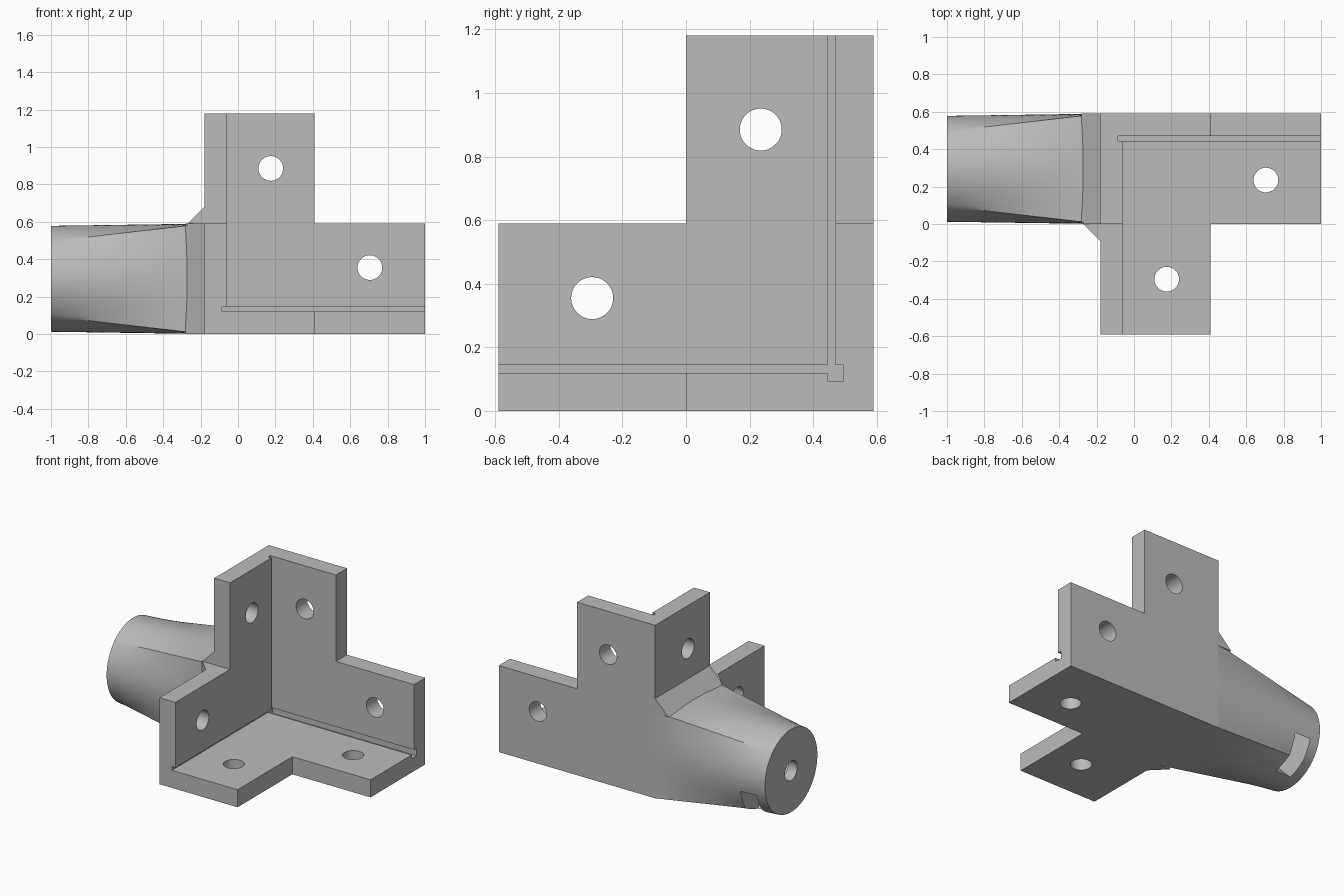
import bpy, bmesh, math
from mathutils import Matrix, Vector

if "Cube" in bpy.data.objects:
    bpy.data.objects.remove(bpy.data.objects["Cube"])

grey = bpy.data.materials.new("plain_grey")
grey.use_nodes = True
COLOUR = (0.5, 0.5, 0.5, 1)
grey.diffuse_color = COLOUR
grey.node_tree.nodes["Principled BSDF"].inputs["Base Color"].default_value = COLOUR

# Main dimensions
WALL, EDGE, STEP = -0.18, 0.59, 0.41     # outer wall x, half size, end of tall arm
HIGH, MID = 1.18, 0.295                  # full height, neck axis
IN_X, IN_Y, IN_Z = -0.06, 0.47, 0.12     # inner faces of the plates
GROOVE, HOLE_R, FAR = 0.025, 0.066, 2.0


def make(name, bm):
    bmesh.ops.recalc_face_normals(bm, faces=bm.faces[:])
    mesh = bpy.data.meshes.new(name)
    bm.to_mesh(mesh)
    bm.free()
    mesh.materials.append(grey)
    obj = bpy.data.objects.new(name, mesh)
    bpy.context.collection.objects.link(obj)
    return obj


def box(name, lo, hi, turn=Matrix()):
    lo, hi = Vector(lo), Vector(hi)
    bm = bmesh.new()
    size = Matrix.Diagonal((hi - lo).to_4d())
    bmesh.ops.create_cube(bm, size=1, matrix=turn @ Matrix.Translation((lo + hi) / 2) @ size)
    return make(name, bm)


def rod(name, centre, axis, length):
    bm = bmesh.new()
    turn = Vector(axis).to_track_quat("Z", "Y").to_matrix().to_4x4()
    bmesh.ops.create_cone(bm, cap_ends=True, segments=48, radius1=HOLE_R, radius2=HOLE_R,
                          depth=length, matrix=Matrix.Translation(centre) @ turn)
    return make(name, bm)


def carve(obj, cutters):
    for cutter in cutters:
        cutter.hide_render = True
        mod = obj.modifiers.new("cut", "BOOLEAN")
        mod.operation, mod.solver, mod.object = "DIFFERENCE", "EXACT", cutter
    bpy.context.view_layer.update()
    solid = obj.evaluated_get(bpy.context.evaluated_depsgraph_get())
    mesh = bpy.data.meshes.new_from_object(solid)
    obj.modifiers.clear()
    obj.data = mesh
    for cutter in cutters:
        bpy.data.objects.remove(cutter)


# Three-way corner bracket: a block with the inside and the outer corners removed
bracket = box("corner_bracket", (WALL, -EDGE, 0), (1, EDGE, HIGH))
cuts = [
    box("inside", (IN_X, -FAR, IN_Z), (FAR, IN_Y, FAR)),
    box("back_step", (STEP, -FAR, EDGE), (FAR, FAR, FAR)),
    box("floor_step", (STEP, -FAR, -1), (FAR, 0, FAR)),
    box("wall_step", (-1, -FAR, EDGE), (FAR, 0, FAR)),
    # relief grooves along the three inner edges
    box("back_groove", (IN_X - GROOVE, IN_Y - GROOVE, IN_Z - GROOVE),
        (FAR, IN_Y + GROOVE, IN_Z + GROOVE)),
    box("side_groove", (IN_X - GROOVE, -FAR, IN_Z), (0, IN_Y, IN_Z + GROOVE)),
    box("upright_groove", (IN_X - GROOVE, IN_Y - GROOVE, IN_Z), (0, IN_Y, FAR)),
]
# Screw holes, two in each plate
near, far = 0.355, 0.885
for a, b in ((near, far), (far, near)):
    cuts.append(rod("wall_hole", (-0.12, EDGE - a, b), (1, 0, 0), 0.4))
    cuts.append(rod("back_hole", (a + WALL, 0.53, b), (0, 1, 0), 0.4))
    cuts.append(rod("floor_hole", (a + WALL, EDGE - b, 0.06), (0, 0, 1), 0.4))
carve(bracket, cuts)

# Neck: square at the wall, ruled to a circle at the free end
SEG, RADIUS = 96, 0.283
bm = bmesh.new()
rings = []
for step in range(13):
    t = step / 12
    ring = []
    for i in range(SEG):
        a = 2 * math.pi * i / SEG
        c, s = math.cos(a), math.sin(a)
        r = (1 - t) * MID / max(abs(c), abs(s)) + t * RADIUS
        ring.append(bm.verts.new((WALL + t * (-1 - WALL), MID + r * c, MID + r * s)))
    rings.append(ring)
for one, two in zip(rings, rings[1:]):
    for i in range(SEG):
        j = (i + 1) % SEG
        bm.faces.new((one[i], one[j], two[j], two[i]))
bm.faces.new(rings[0])
bm.faces.new(rings[-1])
neck = make("tapered_neck", bm)

# Bolt bore in the end, and a nut slot entering from the lower back
slant = Matrix.Translation((0, MID, MID)) @ Matrix.Rotation(math.radians(-45), 4, "X")
carve(neck, [
    rod("bore", (-0.9, MID, MID), (1, 0, 0), 0.6),
    box("nut_slot", (-0.93, -0.13, -0.133), (-0.81, 0.6, 0.133), slant),
])

# Sloped gussets between the neck and the wall, on top and in front
def gusset(name, place):
    bm = bmesh.new()
    profile = ((-0.28, 0.58), (WALL, 0.68), (WALL, 0.58))
    ends = [[bm.verts.new(place(x, along, out)) for x, out in profile] for along in (0, EDGE)]
    for end in ends:
        bm.faces.new(end)
    for i in range(3):
        j = (i + 1) % 3
        bm.faces.new((ends[0][i], ends[0][j], ends[1][j], ends[1][i]))
    return make(name, bm)


gusset("top_gusset", lambda x, along, out: (x, along, out))
gusset("front_gusset", lambda x, along, out: (x, EDGE - out, along))

# Smooth the curved surfaces, keep the edges crisp
for obj in (bracket, neck):
    bpy.ops.object.select_all(action="DESELECT")
    obj.select_set(True)
    bpy.context.view_layer.objects.active = obj
    bpy.ops.object.shade_smooth_by_angle(angle=math.radians(30))
